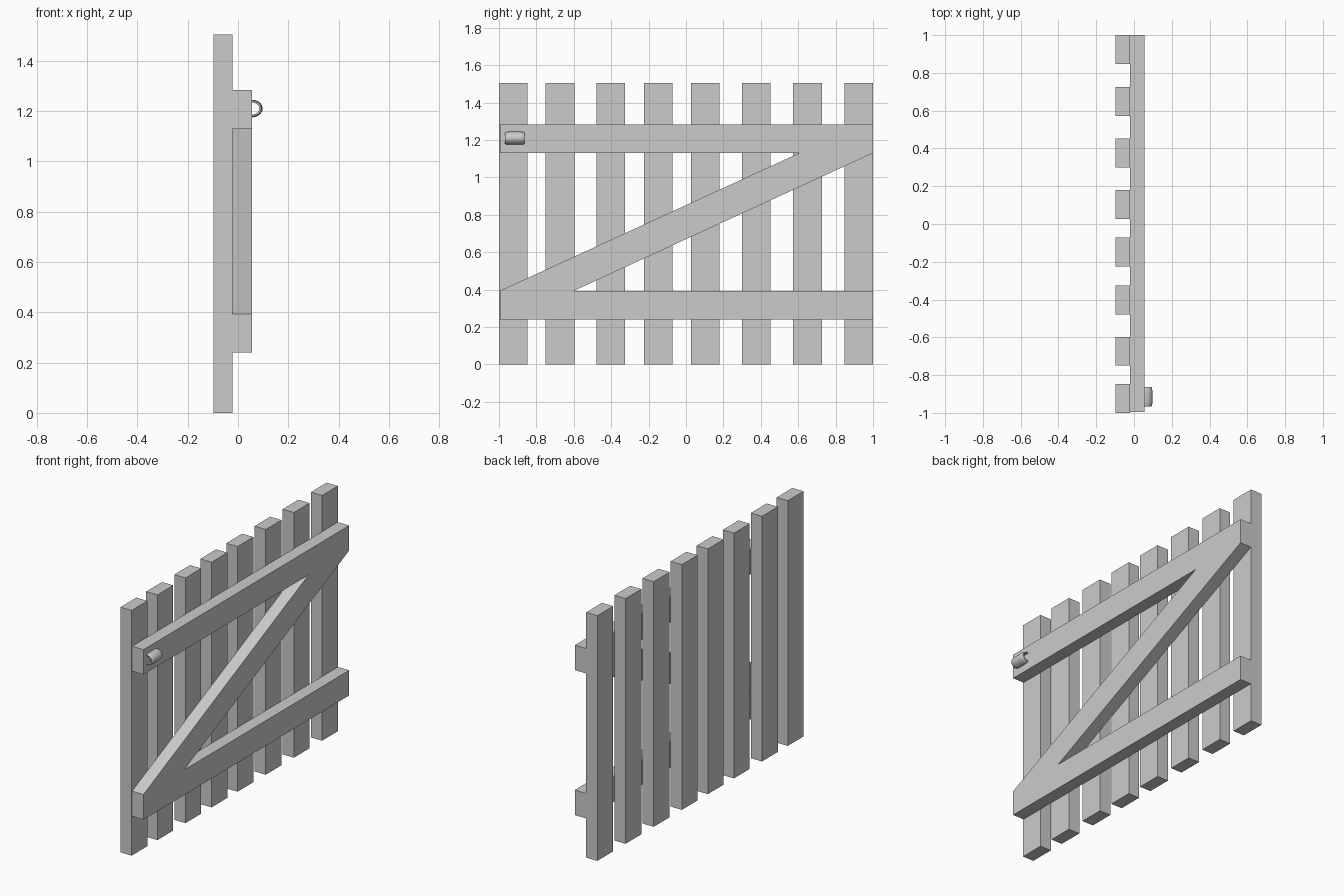
import bpy, bmesh, math
from mathutils import Matrix, Vector

cube = bpy.data.objects.get("Cube")
if cube:
    bpy.data.objects.remove(cube, do_unlink=True)

# One plain grey covers the whole gate
grey = bpy.data.materials.new("plain_grey")
grey.use_nodes = True
colour = (0.6, 0.6, 0.6, 1)
grey.diffuse_color = colour
grey.node_tree.nodes["Principled BSDF"].inputs["Base Color"].default_value = colour

BACK, MID, FACE = -0.098, -0.022, 0.055


def finish(name, bm):
    bmesh.ops.recalc_face_normals(bm, faces=bm.faces)
    mesh = bpy.data.meshes.new(name)
    bm.to_mesh(mesh)
    bm.free()
    mesh.materials.append(grey)
    obj = bpy.data.objects.new(name, mesh)
    bpy.context.collection.objects.link(obj)
    return obj


def board(name, outline, x0, x1):
    """Extrude a (y, z) outline from x0 to x1."""
    bm = bmesh.new()
    face = bm.faces.new([bm.verts.new((x0, y, z)) for y, z in outline])
    new = bmesh.ops.extrude_face_region(bm, geom=[face])["geom"]
    verts = [v for v in new if isinstance(v, bmesh.types.BMVert)]
    bmesh.ops.translate(bm, vec=(x1 - x0, 0, 0), verts=verts)
    return finish(name, bm)


def rect(y0, y1, z0, z1):
    return [(y0, z0), (y1, z0), (y1, z1), (y0, z1)]


# Upright slats
WIDTH = 0.153
for i, y in enumerate((-1, -0.75, -0.478, -0.225, 0.027, 0.3, 0.573, 0.847)):
    board(f"slat_{i + 1}", rect(y, y + WIDTH, 0, 1.505), BACK, MID)

# Horizontal rails and the diagonal brace between them
LOW, HIGH = 0.394, 1.13
board("lower_rail", rect(-0.995, 1, 0.24, LOW), MID, FACE)
board("upper_rail", rect(-0.995, 1, HIGH, 1.283), MID, FACE)
board("diagonal_brace", [(-0.995, LOW), (-0.6, LOW), (1, HIGH), (0.605, HIGH)], MID, FACE)

# Latch loop: a crowned band swept through half a turn
half = [(0.052, 0.024), (0.052, 0.03), (0.046, 0.0335), (0.025, 0.035)]
band = half + [(-y, r) for y, r in reversed(half)]
bm = bmesh.new()
verts = [bm.verts.new((0, y, -r)) for y, r in band]
section = bm.faces.new(verts)
bmesh.ops.spin(bm, geom=[section], cent=(0, 0, 0), axis=(0, 1, 0),
               angle=-math.pi, steps=16)
bmesh.ops.remove_doubles(bm, verts=bm.verts, dist=0.0001)
bmesh.ops.transform(bm, verts=bm.verts,
                    matrix=Matrix.Translation(Vector((FACE, -0.915, 1.21)))
                    @ Matrix.Diagonal((1.22, 1, 1, 1)))
latch = finish("latch_loop", bm)
bpy.ops.object.select_all(action="DESELECT")
latch.select_set(True)
bpy.context.view_layer.objects.active = latch
bpy.ops.object.shade_smooth_by_angle(angle=math.radians(40))
